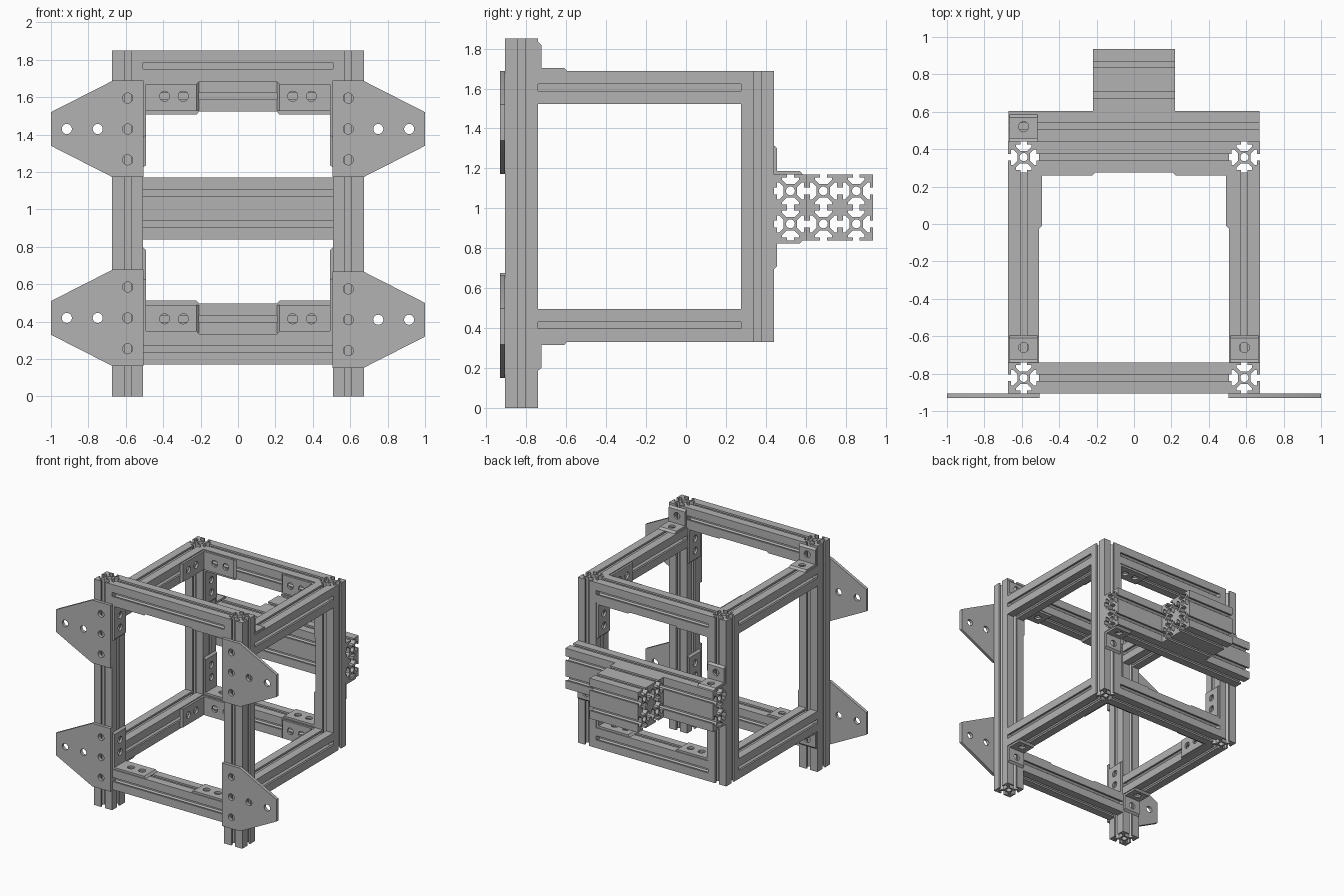
import bpy, bmesh, math
from mathutils import Matrix, Vector

if "Cube" in bpy.data.objects:
    bpy.data.objects.remove(bpy.data.objects["Cube"], do_unlink=True)

GREY = (0.45, 0.45, 0.45, 1)
mat = bpy.data.materials.new("aluminium grey")
mat.use_nodes = True
mat.diffuse_color = GREY
mat.node_tree.nodes["Principled BSDF"].inputs["Base Color"].default_value = GREY

S = 0.165          # bar width
H = S / 2
E = [Vector((1, 0, 0)), Vector((0, 1, 0)), Vector((0, 0, 1))]


def frame(x, y, z, origin):
    m = Matrix((x, y, z)).transposed().to_4x4()
    m.translation = origin
    return m


def circle(x, y, r, n=20):
    return [(x + r * math.cos(i * math.tau / n), y + r * math.sin(i * math.tau / n)) for i in range(n)]


def prism(bm, loops, depth, matrix, tip=None, chamfer=0.015):
    """Outline with holes, raised from local z = 0 to depth; tip chamfers the far top edge."""
    cu = bpy.data.curves.new("outline", "CURVE")
    cu.dimensions, cu.fill_mode, cu.extrude = "2D", "BOTH", depth / 2
    for loop in loops:
        sp = cu.splines.new("POLY")
        sp.points.add(len(loop) - 1)
        for p, (x, y) in zip(sp.points, loop):
            p.co = (x, y, 0, 1)
        sp.use_cyclic_u = True
    ob = bpy.data.objects.new("outline", cu)
    bpy.context.collection.objects.link(ob)
    me = bpy.data.meshes.new_from_object(ob)
    for v in me.vertices:
        v.co.z += depth / 2
        if tip and v.co.x > tip - 1e-4 and v.co.z > depth / 2:
            v.co.x -= chamfer
    me.transform(matrix)
    bm.from_mesh(me)
    bpy.data.objects.remove(ob)
    bpy.data.curves.remove(cu)
    bpy.data.meshes.remove(me)


def finish(name, bm):
    bmesh.ops.remove_doubles(bm, verts=bm.verts, dist=1e-5)
    bmesh.ops.recalc_face_normals(bm, faces=bm.faces)
    me = bpy.data.meshes.new(name)
    bm.to_mesh(me)
    bm.free()
    me.materials.append(mat)
    ob = bpy.data.objects.new(name, me)
    bpy.context.collection.objects.link(ob)
    bpy.ops.object.select_all(action="DESELECT")
    ob.select_set(True)
    bpy.context.view_layer.objects.active = ob
    bpy.ops.object.shade_smooth_by_angle(angle=math.radians(30))


# T-slot section: one side repeated four times around a central bore
side = [(H, -H), (H, -.017), (.068, -.017), (.068, -.042), (.056, -.042), (.034, -.02),
        (.034, .02), (.056, .042), (.068, .042), (.068, .017), (H, .017)]
section = []
for c, s in ((1, 0), (0, 1), (-1, 0), (0, -1)):
    section += [(x * c - y * s, x * s + y * c) for x, y in side]


def bar(name, axis, start, end, centres):
    """Slotted bar along an axis; centres are the remaining two coordinates in cyclic order."""
    bm = bmesh.new()
    u, v, w = E[(axis + 1) % 3], E[(axis + 2) % 3], E[axis]
    for a, b in centres:
        prism(bm, [section, circle(0, 0, .022)], end - start, frame(u, v, w, u * a + v * b + w * start))
    finish(name, bm)


def bracket(name, corner, a, b, length, holes, width=.15, t=.016):
    """Angle bracket with legs along a and b."""
    bm = bmesh.new()
    a, b = Vector(a), Vector(b)
    w, k = a.cross(b), width / 2
    for p, q in ((a, b), (b, a)):
        outline = [(0, -k), (length, -k), (length, k), (0, k)]
        prism(bm, [outline] + [circle(h, 0, .027) for h in holes], t,
              frame(p, w, q, Vector(corner)), tip=length)
    finish(name, bm)


PX, FY, RY = .59, -.8225, .3575      # post x, front post y, rear post y
IN = PX - H                          # inner face of posts
UP, LOW = 1.605, .415                # side and rear rail heights
FUP, FLOW = 1.7675, .2525            # front rail heights
LONG, SHORT = (.30, (.115, .215)), (.145, (.08,))

# Posts, plates and brackets on each side
for s, tag in ((1, "left"), (-1, "right")):
    bar("front_post_" + tag, 2, 0, 1.85, [(s * PX, FY)])
    bar("rear_post_" + tag, 2, LOW - H, UP + H, [(s * PX, RY)])
    for z, fz, d, lev in ((UP, FUP, 1, "upper"), (LOW, FLOW, -1, "lower")):
        end = lev + "_" + tag
        bar("side_rail_" + end, 1, FY + H, RY - H, [(z, s * PX)])
        bracket("front_corner_bracket_" + end, (s * IN, FY, fz - d * H), (-s, 0, 0), (0, 0, -d), *LONG)
        bracket("rear_corner_bracket_" + end, (s * IN, RY, z - d * H), (-s, 0, 0), (0, 0, -d), *LONG)
        bracket("rear_inner_bracket_" + end, (s * IN, RY - H, z), (-s, 0, 0), (0, -1, 0), *LONG)
        bracket("side_rail_bracket_" + end, (s * PX, FY + H, z + d * H), (0, 1, 0), (0, 0, d), *SHORT)

        # Tapered mounting plate
        cz = 1.43 if d > 0 else (.41 if s > 0 else .42)
        outline = [(.505, -.258), (.67, -.258), (1, -.09), (1, .09), (.67, .258), (.505, .258)]
        spots = [(PX, -.165), (PX, 0), (PX, .165), (.75, 0), (.915, 0)]
        bm = bmesh.new()
        prism(bm, [outline] + [circle(x, y, .027) for x, y in spots], .025,
              frame(E[0] * s, E[2], -E[1], Vector((0, FY - H, cz))))
        finish("mounting_plate_" + end, bm)

# Cross rails
for z, fz, lev in ((UP, FUP, "upper"), (LOW, FLOW, "lower")):
    bar("front_rail_" + lev, 0, -IN, IN, [(FY, fz)])
    bar("rear_rail_" + lev, 0, -IN, IN, [(RY, z)])

# Rear double beam and four-cell block
BZ, BY = 1.005, RY + S
bar("rear_beam", 0, -.67, .67, [(BY, BZ - H), (BY, BZ + H)])
bar("rear_block", 0, -.22, .22, [(BY + S * i, BZ + d * H) for i in (1, 2) for d in (-1, 1)])
bracket("beam_bracket_top", (-PX, RY + H, BZ + S), (0, 1, 0), (0, 0, 1), *SHORT)
bracket("beam_bracket_bottom", (PX, RY + H, BZ - S), (0, 1, 0), (0, 0, -1), *SHORT)
